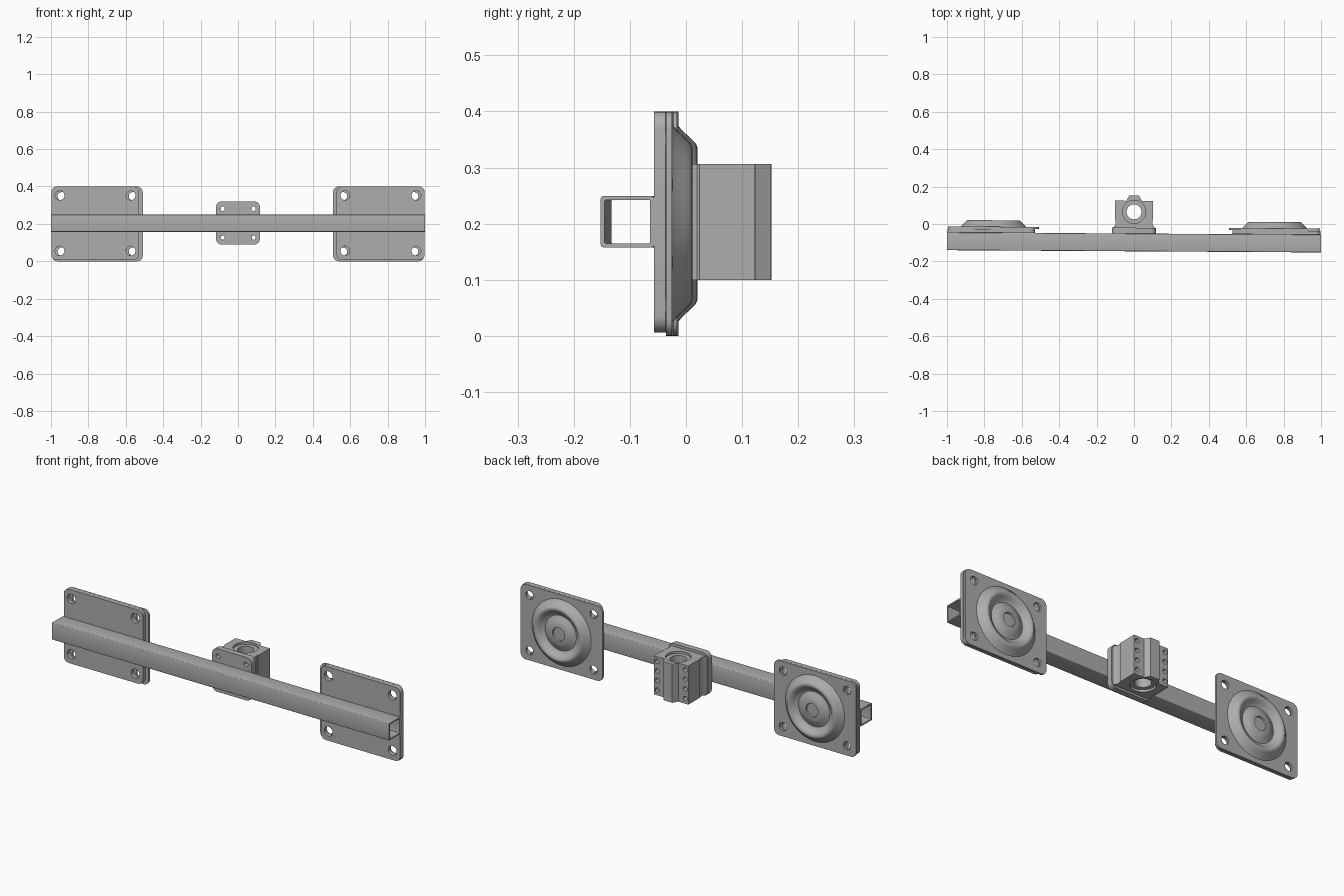
import bpy, bmesh, math
from mathutils import Matrix, Vector

cube = bpy.data.objects.get("Cube")
if cube:
    bpy.data.objects.remove(cube, do_unlink=True)

steel = bpy.data.materials.new("grey_steel")
steel.use_nodes = True
GREY = (0.42, 0.42, 0.42, 1)
steel.diffuse_color = GREY
steel.node_tree.nodes["Principled BSDF"].inputs["Base Color"].default_value = GREY

# The whole assembly sits very slightly turned about the vertical
TURN = Matrix.Rotation(-0.006, 4, 'Z')
ALONG_Z = Matrix.Identity(4)
ALONG_Y = Matrix.Rotation(math.pi / 2, 4, 'X')
ALONG_X = Matrix(((0, 0, 1, 0), (1, 0, 0, 0), (0, 1, 0, 0), (0, 0, 0, 1)))


def circle(u, v, r, n=32):
    return [(u + r * math.cos(2 * math.pi * i / n), v + r * math.sin(2 * math.pi * i / n))
            for i in range(n)]


def rounded_rect(u0, u1, v0, v1, r, n=6):
    pts = []
    corners = ((u1 - r, v1 - r), (u0 + r, v1 - r), (u0 + r, v0 + r), (u1 - r, v0 + r))
    for k, (cu, cv) in enumerate(corners):
        for i in range(n + 1):
            a = math.pi / 2 * (k + i / n)
            pts.append((cu + r * math.cos(a), cv + r * math.sin(a)))
    return pts


def link(name, mesh):
    ob = bpy.data.objects.new(name, mesh)
    bpy.context.collection.objects.link(ob)
    return ob


def prism(name, loops, axis, lo, hi):
    """Extrude an outline with holes along one axis, from lo to hi."""
    curve = bpy.data.curves.new(name, 'CURVE')
    curve.dimensions = '2D'
    curve.fill_mode = 'BOTH'
    curve.extrude = (hi - lo) / 2
    for pts in loops:
        s = curve.splines.new('POLY')
        s.points.add(len(pts) - 1)
        for p, (u, v) in zip(s.points, pts):
            p.co = (u, v, 0, 1)
        s.use_cyclic_u = True
    temp = link(name + "_outline", curve)
    dg = bpy.context.evaluated_depsgraph_get()
    mesh = bpy.data.meshes.new_from_object(temp.evaluated_get(dg))
    bpy.data.objects.remove(temp, do_unlink=True)
    mesh.name = name
    middle = (lo + hi) / 2 * (-1 if axis is ALONG_Y else 1)
    bm = bmesh.new()
    bm.from_mesh(mesh)
    bmesh.ops.remove_doubles(bm, verts=bm.verts, dist=1e-5)
    bm.transform(axis @ Matrix.Translation((0, 0, middle)))
    bmesh.ops.recalc_face_normals(bm, faces=bm.faces)
    bm.to_mesh(mesh)
    bm.free()
    return link(name, mesh)


def lathe(name, profile, x, z, steps=64):
    """Spin (radius, y) points about a front-to-back axis."""
    bm = bmesh.new()
    verts = [bm.verts.new((r, y, 0)) for r, y in profile]
    edges = [bm.edges.new(pair) for pair in zip(verts, verts[1:])]
    bmesh.ops.spin(bm, geom=verts + edges, cent=(0, 0, 0), axis=(0, 1, 0),
                   angle=2 * math.pi, steps=steps)
    bmesh.ops.remove_doubles(bm, verts=bm.verts, dist=1e-5)
    bmesh.ops.recalc_face_normals(bm, faces=bm.faces)
    bm.transform(Matrix.Translation((x, 0, z)))
    mesh = bpy.data.meshes.new(name)
    bm.to_mesh(mesh)
    bm.free()
    return link(name, mesh)


def cut(ob, cutter):
    cutter.hide_render = True
    mod = ob.modifiers.new("cut", 'BOOLEAN')
    mod.operation = 'DIFFERENCE'
    mod.solver = 'EXACT'
    mod.object = cutter
    dg = bpy.context.evaluated_depsgraph_get()
    mesh = bpy.data.meshes.new_from_object(ob.evaluated_get(dg))
    ob.modifiers.clear()
    ob.data = mesh
    bpy.data.objects.remove(cutter, do_unlink=True)


def corner_holes(x, z, dx, dz, r):
    return [circle(x + sx * dx, z + sz * dz, r) for sx in (-1, 1) for sz in (-1, 1)]


parts = []

# Hollow square crossbar
parts.append(prism("crossbar", [rounded_rect(-0.146, -0.051, 0.158, 0.249, 0.004, 3),
                                rounded_rect(-0.139, -0.058, 0.165, 0.242, 0.002, 3)],
                   ALONG_X, -1, 1))

# Pressed swivel profile: recessed centre, dome, valley, ridge, sloping rim
SWIVEL = [(0, -0.001), (0.034, -0.001), (0.036, 0.007), (0.052, 0.006), (0.068, 0.001),
          (0.082, -0.008), (0.093, -0.012), (0.103, -0.009), (0.113, 0.002),
          (0.122, 0.011), (0.130, 0.015), (0.137, 0.0155), (0.143, 0.013),
          (0.149, 0.007), (0.167, -0.012), (0.173, -0.017), (0.177, -0.02)]

for side, sx in (("right", -1), ("left", 1)):
    # Mounting plate welded to the crossbar
    cx = sx * 0.763
    parts.append(prism(side + "_mounting_plate",
                       [rounded_rect(cx - 0.235, cx + 0.235, 0.006, 0.4, 0.03)]
                       + corner_holes(cx, 0.204, 0.19, 0.148, 0.025),
                       ALONG_Y, -0.051, -0.0305))
    # Thin swivel flange and its pressed disc
    cx = sx * 0.752
    parts.append(prism(side + "_swivel_flange",
                       [rounded_rect(cx - 0.243, cx + 0.243, 0, 0.4, 0.03)]
                       + corner_holes(cx, 0.2, 0.19, 0.148, 0.022),
                       ALONG_Y, -0.030, -0.019))
    parts.append(lathe(side + "_swivel_disc", SWIVEL, cx, 0.2))

# Central clamp: base plate and bored block with a chamfered rib
MID = 0.204
parts.append(prism("clamp_plate",
                   [rounded_rect(-0.117, 0.117, 0.09, 0.32, 0.03)]
                   + corner_holes(0, MID, 0.083, 0.077, 0.012),
                   ALONG_Y, -0.051, -0.02))
half = [(0.110, -0.02), (0.098, 0.0), (0.098, 0.02), (0.102, 0.025),
        (0.102, 0.124), (0.042, 0.124), (0.026, 0.152)]
outline = half + [(-x, y) for x, y in reversed(half)]
block = prism("clamp_block", [outline, circle(0, 0.065, 0.04, 48)], ALONG_Z, 0.1, 0.306)

# Four bolt holes in each column, and a counterbore at each end of the bore
for sx in (-1, 1):
    for row in (-1.5, -0.5, 0.5, 1.5):
        hole = circle(sx * 0.083, MID + row * 0.0513, 0.012, 20)
        cut(block, prism("drill", [hole], ALONG_Y, -0.1, 0.2))
for lo, hi in ((0.08, 0.112), (0.294, 0.33)):
    cut(block, prism("counterbore", [circle(0, 0.065, 0.062, 48)], ALONG_Z, lo, hi))
parts.append(block)

# Finish: material, slight turn and shading
for ob in parts:
    ob.data.materials.clear()
    ob.data.materials.append(steel)
    for poly in ob.data.polygons:
        poly.material_index = 0
    ob.data.transform(TURN)
    bpy.ops.object.select_all(action='DESELECT')
    ob.select_set(True)
    bpy.context.view_layer.objects.active = ob
    bpy.ops.object.shade_smooth_by_angle(angle=math.radians(32))
